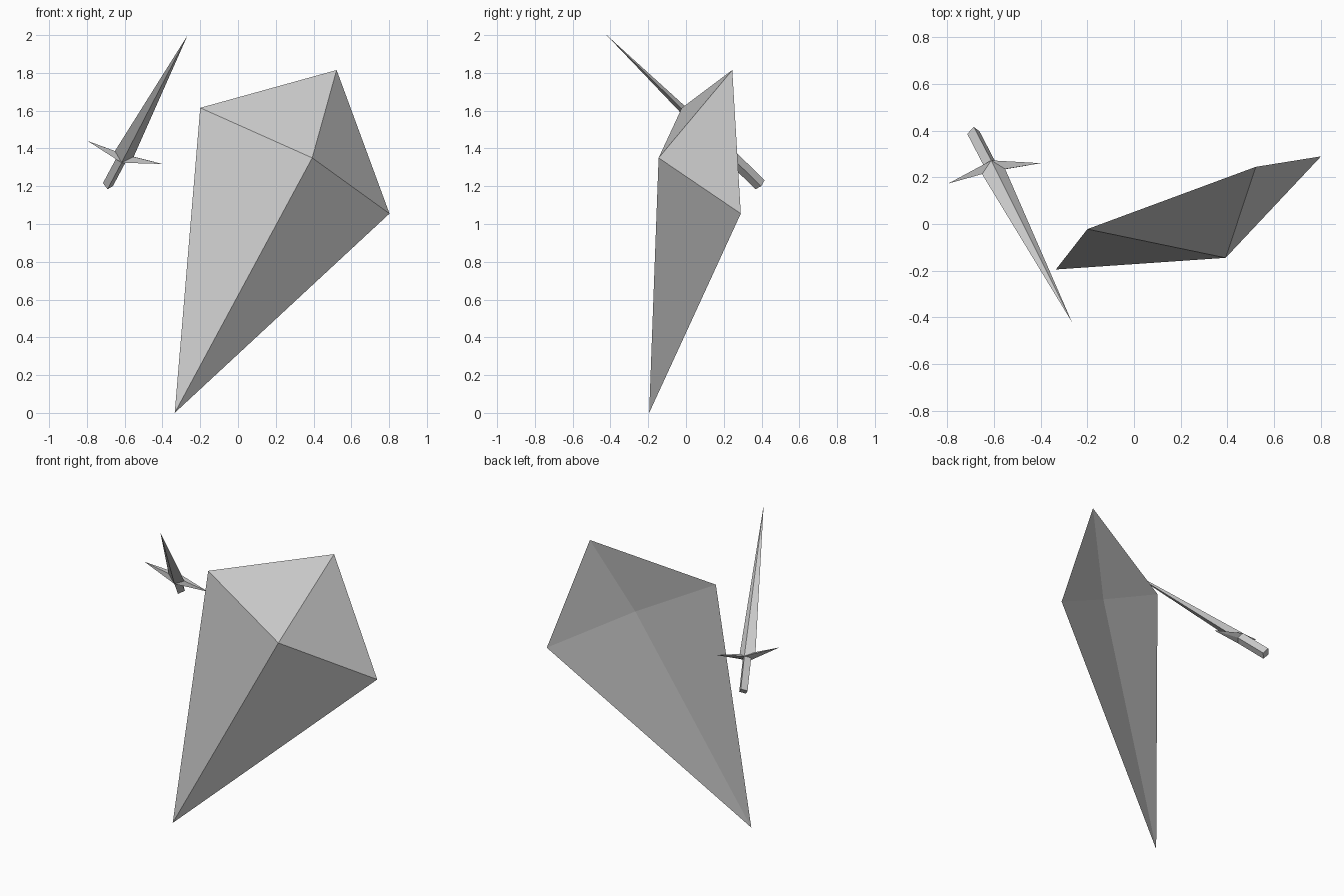
import bpy
from mathutils import Vector

if "Cube" in bpy.data.objects:
    bpy.data.objects.remove(bpy.data.objects["Cube"])


def make(name, verts, faces):
    mesh = bpy.data.meshes.new(name)
    mesh.from_pydata([tuple(v) for v in verts], [], faces)
    mesh.update()
    ob = bpy.data.objects.new(name, mesh)
    bpy.context.collection.objects.link(ob)
    return ob


# Shield: kite rim, tall boss in front, shallow hollow behind
rim = [(-0.20, -0.022, 1.615), (-0.335, -0.195, 0.0),
       (0.802, 0.29, 1.055), (0.522, 0.245, 1.815)]
boss = (0.393, -0.145, 1.35)
hollow = (0.307, 0.084, 1.345)
make("shield", rim + [boss, hollow],
     [(i, (i + 1) % 4, 4) for i in range(4)] +
     [((i + 1) % 4, i, 5) for i in range(4)])

# Sword frame: u along the blade, g along the guard, n across both
centre = Vector((-0.602, 0.225, 1.371))
u = Vector((0.349, -0.671, 0.654)).normalized()
g = Vector((0.939, 0.1995, -0.282))
g = (g - u * g.dot(u)).normalized()
n = u.cross(g)


def at(a, b, c):
    return centre + g * a + n * b + u * c


HG, HN, BG, DROP = 0.028, 0.034, 0.053, -0.035


def ring(width, thick, h_side, h_face):
    return [at(width, 0, h_side), at(0, thick, h_face),
            at(-width, 0, h_side), at(0, -thick, h_face)]


# Blade: slender pyramid on a diamond base
make("blade", ring(BG, HN, 0, DROP) + [at(0, 0, 0.962)],
     [(i, (i + 1) % 4, 4) for i in range(4)])

# Handle: diamond prism with a closed end
make("handle", ring(HG, HN, -0.249, -0.249) + ring(HG, HN, DROP, DROP),
     [(i, (i + 1) % 4, (i + 1) % 4 + 4, i + 4) for i in range(4)] + [(3, 2, 1, 0)])

# Guard: one spike on each side between blade and handle
for side, label in ((1, "right"), (-1, "left")):
    verts = [at(side * 0.213, 0, 0.012), at(side * BG, 0, 0),
             at(0, HN, DROP), at(side * HG, 0, DROP), at(0, -HN, DROP)]
    faces = [(0, 2, 1), (0, 3, 2), (0, 4, 3), (0, 1, 4)]
    if side < 0:
        faces = [f[::-1] for f in faces]
    make("guard_" + label, verts, faces)
